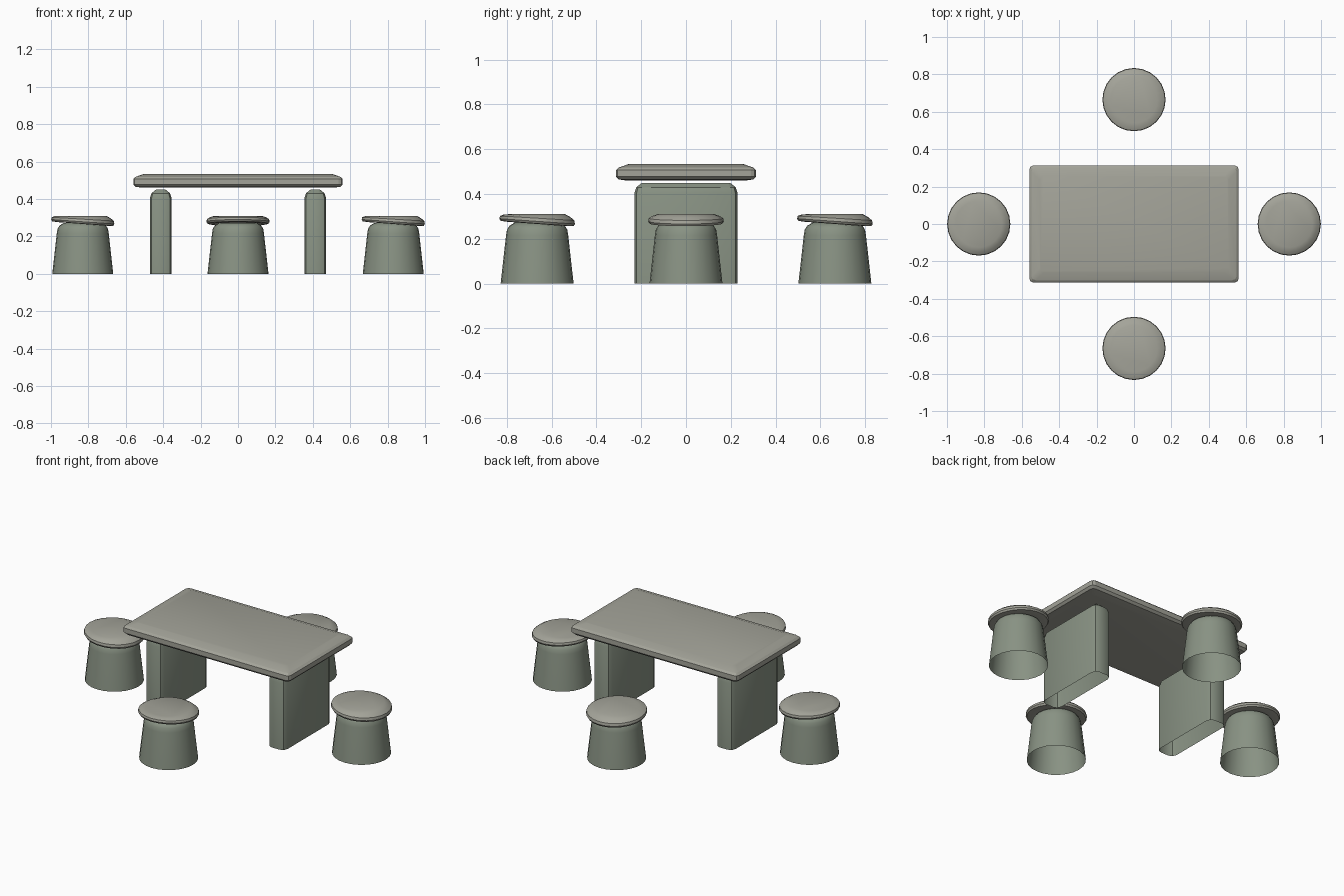
import bpy, bmesh, math

cube = bpy.data.objects.get("Cube")
if cube:
    bpy.data.objects.remove(cube, do_unlink=True)


def material(name, rgb):
    m = bpy.data.materials.new(name)
    m.use_nodes = True
    m.diffuse_color = (*rgb, 1)
    m.node_tree.nodes["Principled BSDF"].inputs["Base Color"].default_value = (*rgb, 1)
    return m


pale_stone = material("pale_stone", (0.37, 0.37, 0.32))
green_stone = material("green_stone", (0.25, 0.29, 0.23))


def loft(name, rings, mat, location, angle=0, bottom=True, sharp=30):
    """Skin a stack of equal-length point rings and close the ends."""
    bm = bmesh.new()
    loops = [[bm.verts.new(p) for p in ring] for ring in rings]
    n = len(loops[0])
    for low, high in zip(loops, loops[1:]):
        for i in range(n):
            j = (i + 1) % n
            bm.faces.new((low[i], low[j], high[j], high[i]))
    bm.faces.new(loops[-1])
    if bottom:
        bm.faces.new(loops[0][::-1])
    mesh = bpy.data.meshes.new(name)
    bm.to_mesh(mesh)
    bm.free()
    mesh.materials.append(mat)
    obj = bpy.data.objects.new(name, mesh)
    obj.location = location
    obj.rotation_euler.z = angle
    bpy.context.collection.objects.link(obj)
    bpy.ops.object.select_all(action='DESELECT')
    obj.select_set(True)
    bpy.context.view_layer.objects.active = obj
    bpy.ops.object.shade_smooth_by_angle(angle=math.radians(sharp))
    return obj


def slab_ring(hx, hy, z, cut):
    """Rectangle with softened corners."""
    ring = []
    for k, (sx, sy) in enumerate([(1, 1), (-1, 1), (-1, -1), (1, -1)]):
        for s in range(3):
            a = math.pi / 2 * k + math.pi / 4 * s
            ring.append((sx * (hx - cut) + cut * math.cos(a),
                         sy * (hy - cut) + cut * math.sin(a), z))
    return ring


def round_ring(r, z, tilt=0, sides=24):
    """Circle, dipping towards +x by the tilt."""
    return [(r * math.cos(a), r * math.sin(a), z - tilt * math.cos(a))
            for a in (math.tau * i / sides for i in range(sides))]


# Table top with shallow chamfers above and below
top_profile = [(0.05, 0.46), (0.012, 0.465), (0, 0.478), (0, 0.507),
               (0.012, 0.518), (0.055, 0.533)]
loft("table_top", [slab_ring(0.56 - d, 0.313 - d, z, 0.022) for d, z in top_profile],
     pale_stone, (0, 0, 0), sharp=20)

# Two upright slab legs, open underneath
leg_profile = [(0, 0), (0, 0.405), (0.008, 0.43), (0.033, 0.45)]
for side, x in (("left", 0.413), ("right", -0.413)):
    loft(side + "_leg", [slab_ring(0.058 - d, 0.23 - d, z, 0.032 - d * 0.7) for d, z in leg_profile],
         green_stone, (x, 0, 0), bottom=False)

# Four stools with hollow tapered bodies and slightly tilted caps
body_profile = [(0.163, 0), (0.139, 0.215), (0.135, 0.24), (0.124, 0.258), (0.1, 0.272)]
seat_profile = [(0.09, 0.272, 0.004), (0.135, 0.266, 0.01), (0.163, 0.268, 0.012),
                (0.169, 0.278, 0.012), (0.166, 0.292, 0.01), (0.15, 0.302, 0.006),
                (0.125, 0.31, 0)]
stools = {"left": (0.83, 0, 0), "right": (-0.83, 0, 0),
          "front": (0, -0.665, 0), "back": (0, 0.665, 0)}
for side, place in stools.items():
    turn = math.pi / 2 if place[1] else 0
    loft(side + "_stool_body", [round_ring(r, z) for r, z in body_profile],
         green_stone, place, turn, bottom=False, sharp=40)
    loft(side + "_stool_seat", [round_ring(r, z, t) for r, z, t in seat_profile],
         pale_stone, place, turn)
